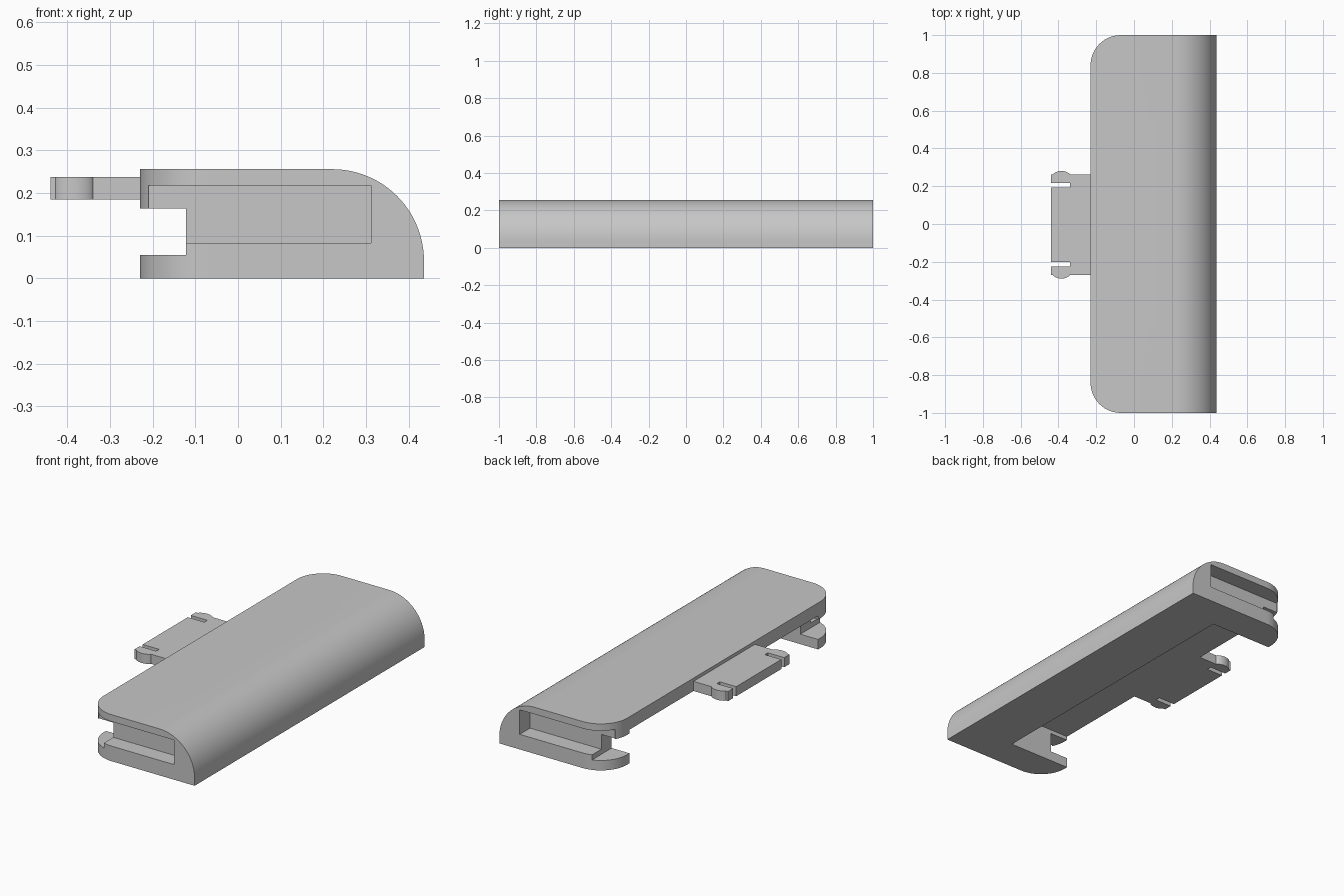
import bpy, bmesh, math
from mathutils import Vector

if "Cube" in bpy.data.objects:
    bpy.data.objects.remove(bpy.data.objects["Cube"], do_unlink=True)

grey = bpy.data.materials.new("plain_grey")
grey.use_nodes = True
colour = (0.57, 0.57, 0.57, 1)
grey.diffuse_color = colour
grey.node_tree.nodes["Principled BSDF"].inputs["Base Color"].default_value = colour


def finish(name, bm):
    bmesh.ops.recalc_face_normals(bm, faces=bm.faces)
    mesh = bpy.data.meshes.new(name)
    bm.to_mesh(mesh)
    bm.free()
    mesh.materials.append(grey)
    obj = bpy.data.objects.new(name, mesh)
    bpy.context.collection.objects.link(obj)
    return obj


def prism(name, outline, direction, tweak=None):
    """Extrude a closed outline of 3D points along a direction."""
    bm = bmesh.new()
    face = bm.faces.new([bm.verts.new(p) for p in outline])
    grown = bmesh.ops.extrude_face_region(bm, geom=[face])["geom"]
    bmesh.ops.translate(bm, vec=Vector(direction),
                        verts=[v for v in grown if isinstance(v, bmesh.types.BMVert)])
    bmesh.ops.recalc_face_normals(bm, faces=bm.faces)
    if tweak:
        tweak(bm)
    return finish(name, bm)


def box(name, x, y, z):
    corners = [(x[0], y[0], z[0]), (x[1], y[0], z[0]), (x[1], y[1], z[0]), (x[0], y[1], z[0])]
    return prism(name, corners, (0, 0, z[1] - z[0]))


def activate(obj):
    bpy.ops.object.select_all(action="DESELECT")
    obj.select_set(True)
    bpy.context.view_layer.objects.active = obj


def cut(obj, cutter):
    mod = obj.modifiers.new("cut", "BOOLEAN")
    mod.operation = "DIFFERENCE"
    mod.solver = "EXACT"
    mod.object = cutter
    activate(obj)
    bpy.ops.object.modifier_apply(modifier=mod.name)
    bpy.data.objects.remove(cutter, do_unlink=True)


def smooth(obj):
    activate(obj)
    bpy.ops.object.shade_smooth_by_angle(angle=math.radians(30))


# Long body with one rounded side and two rounded corners
BACK, FRONT, H, R, SEG = -0.23, 0.436, 0.256, 0.215, 24
CEILING = 0.185
profile = [(BACK, -1, 0), (FRONT, -1, 0)]
for i in range(SEG + 1):
    a = math.pi / 2 * i / SEG
    profile.append((FRONT - R + R * math.cos(a), -1, H - R + R * math.sin(a)))
profile.append((BACK, -1, H))


def round_corners(bm):
    edges = [e for e in bm.edges
             if all(abs(v.co.x - BACK) < 1e-4 for v in e.verts)
             and abs(e.verts[0].co.y - e.verts[1].co.y) < 1e-4]
    bmesh.ops.bevel(bm, geom=edges, offset=0.16, segments=14, profile=0.5, affect="EDGES")


body = prism("body", profile, (0, 2, 0), round_corners)

# Underside opening, side slot and end pockets
cut(body, box("opening_cutter", (-0.5, 0.146), (-0.82, 0.82), (-0.1, CEILING)))
cut(body, box("slot_cutter", (-0.5, -0.122), (-1.2, 1.2), (0.055, 0.164)))
for s in (-1, 1):
    y = sorted((s * 0.91, s * 1.2))
    cut(body, box("pocket_cutter", (-0.21, 0.312), y, (0.083, 0.218)))

# Shallow finger groove: a flattened sphere split and drawn out along y
bm = bmesh.new()
bmesh.ops.create_uvsphere(bm, u_segments=72, v_segments=40, radius=0.122)
for v in bm.verts:
    x, y, z = v.co
    stretch = 0.235 * (z > 1e-4) - 0.235 * (z < -1e-4)
    v.co = (x - 0.007, 0.45 * z + stretch, H + 0.102 + y)
cut(body, finish("groove_cutter", bm))
smooth(body)

# Clip tab with two slotted spring arms and rounded nubs
TIP, ROOT, SLOT, EDGE = -0.44, -0.22, -0.34, 0.267
half = [(ROOT, EDGE), (SLOT, EDGE)]
for i in range(1, 12):
    a = math.pi * i / 12
    half.append((-0.384 + 0.044 * math.cos(a), EDGE + 0.018 * math.sin(a) ** 1.5))
half += [(-0.428, EDGE), (TIP, EDGE), (TIP, 0.222), (SLOT, 0.222), (SLOT, 0.196), (TIP, 0.196)]
outline = half + [(x, -y) for x, y in reversed(half)]
tab = prism("clip_tab", [(x, y - 0.004, CEILING) for x, y in outline], (0, 0, 0.053))
smooth(tab)
